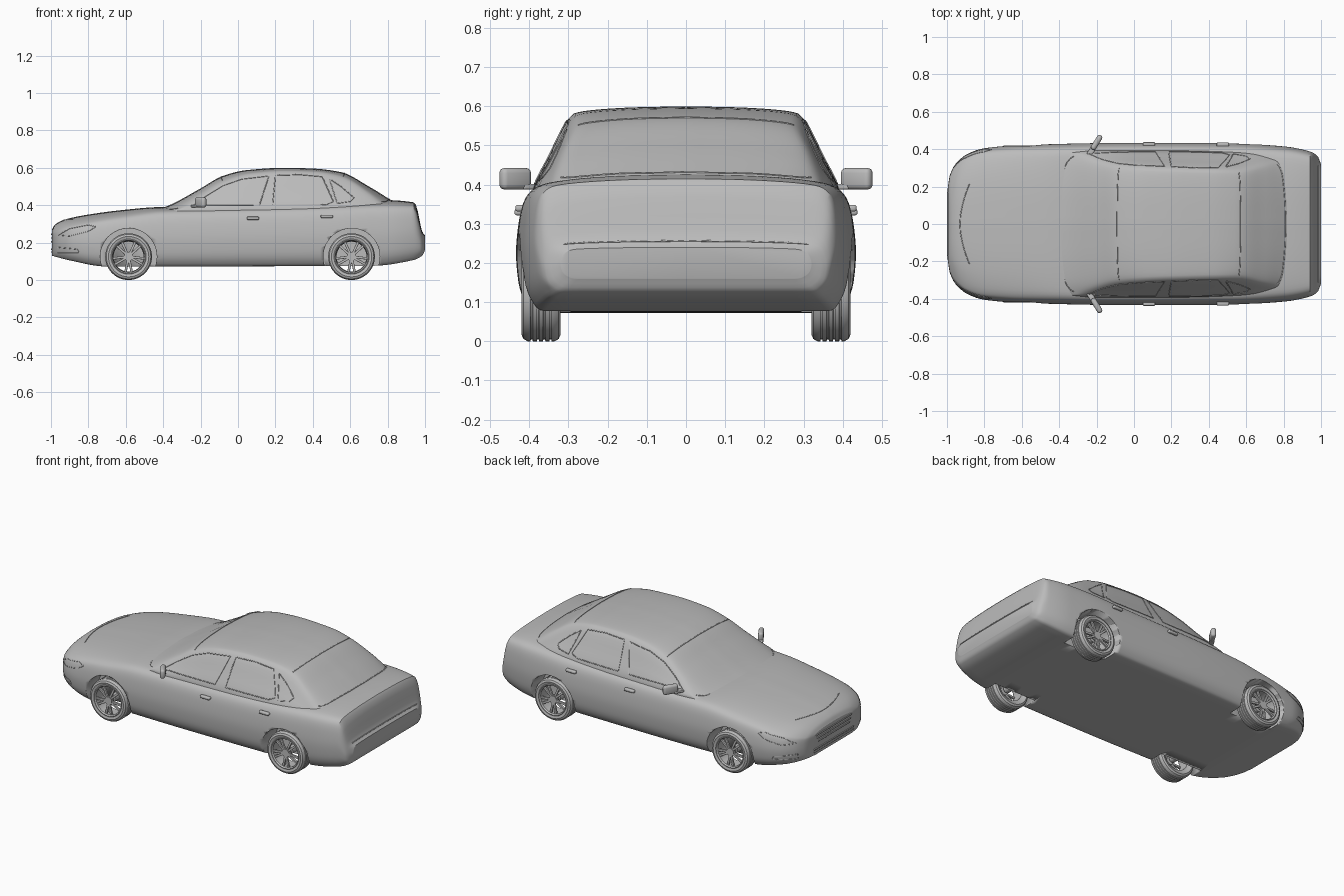
import bpy, bmesh, math
from mathutils import Vector, Matrix

if "Cube" in bpy.data.objects:
    bpy.data.objects.remove(bpy.data.objects["Cube"])

grey = bpy.data.materials.new("plain_grey")
grey.use_nodes = True
grey.diffuse_color = (0.5, 0.5, 0.5, 1)
grey.node_tree.nodes["Principled BSDF"].inputs["Base Color"].default_value = grey.diffuse_color


def finish(name, bm, angle=30):
    bmesh.ops.recalc_face_normals(bm, faces=bm.faces)
    mesh = bpy.data.meshes.new(name)
    bm.to_mesh(mesh)
    bm.free()
    mesh.materials.append(grey)
    ob = bpy.data.objects.new(name, mesh)
    bpy.context.collection.objects.link(ob)
    bpy.ops.object.select_all(action='DESELECT')
    bpy.context.view_layer.objects.active = ob
    ob.select_set(True)
    bpy.ops.object.shade_smooth_by_angle(angle=math.radians(angle))
    return ob


def spline(knots):
    """Smooth curve through (x, value) knots without overshoot."""
    xs, vs = zip(*knots)
    d = [(vs[i + 1] - vs[i]) / (xs[i + 1] - xs[i]) for i in range(len(xs) - 1)]
    m = [d[0]] + [2 * a * b / (a + b) if a * b > 0 else 0 for a, b in zip(d, d[1:])] + [d[-1]]

    def value(x):
        x = min(max(x, xs[0]), xs[-1])
        i = max(k for k in range(len(d)) if xs[k] <= x)
        h = xs[i + 1] - xs[i]
        t = (x - xs[i]) / h
        return (vs[i] * (1 + 2 * t) * (1 - t) ** 2 + vs[i + 1] * t * t * (3 - 2 * t)
                + h * t * (1 - t) * (m[i] * (1 - t) - m[i + 1] * t))
    return value


def half_ring(points):
    """Turn section points into a smooth function of the point index."""
    fy = spline([(i, p[0]) for i, p in enumerate(points)])
    fz = spline([(i, p[1]) for i, p in enumerate(points)])
    return lambda t: (fy(t), fz(t))


def loft(name, section, stations, last, steps=4):
    bm = bmesh.new()
    rings = []
    for x in stations:
        f = section(x)
        half = [f(i / steps) for i in range(last * steps + 1)]
        full = half + [(-y, z) for y, z in half[-2:0:-1]]
        rings.append([bm.verts.new((x, y, z)) for y, z in full])
    for a, b in zip(rings, rings[1:]):
        for i in range(len(a)):
            j = (i + 1) % len(a)
            bm.faces.new((a[i], a[j], b[j], b[i]))
    bm.faces.new(rings[0])
    bm.faces.new(rings[-1])
    return finish(name, bm)


# Lower body: plan width, floor, shoulder and centre heights along x
width = spline([(-.995, .2), (-.985, .26), (-.95, .325), (-.89, .375), (-.8, .405), (-.6, .422),
                (0, .434), (.5, .432), (.8, .415), (.94, .388), (.98, .365), (1, .32)])
floor = spline([(-.995, .13), (-.9, .105), (-.7, .072), (.72, .076), (.93, .105), (.985, .13), (1, .16)])
crown = spline([(-.995, .27), (-.98, .295), (-.93, .322), (-.8, .35), (-.6, .376), (-.42, .39), (.4, .395),
                (.8, .427), (.94, .415), (.952, .4), (.975, .3), (.985, .258), (1, .24)])
shoulder = spline([(-.995, .255), (-.93, .285), (-.8, .315), (-.6, .345), (-.4, .368), (.4, .385),
                   (.8, .4), (.94, .395), (.952, .375), (.975, .285), (.985, .25), (1, .235)])


def body_section(x):
    w, b, s, c = width(x), floor(x), shoulder(x), crown(x)
    h, d = s - b, c - s
    return half_ring([(0, b), (.86 * w, b), (.94 * w, b + .08 * h), (.985 * w, b + .25 * h), (w, b + .5 * h),
                      (.985 * w, b + .75 * h), (.95 * w, b + .92 * h), (.88 * w, s),
                      (.65 * w, s + .6 * d), (.33 * w, s + .9 * d), (0, c)])


stations = [.0025 - .9975 * math.cos(math.pi * i / 90) for i in range(91)]
body = loft("lower_body", body_section, stations, 10)

# Cabin: centre height, pillar line and belt width along x
roof = spline([(-.43, .375), (-.35, .408), (-.2, .49), (-.08, .557), (.05, .588), (.25, .6),
               (.4, .596), (.55, .577), (.7, .5), (.83, .42)])
pillar_z = spline([(-.43, .33), (-.33, .378), (-.2, .455), (-.08, .525), (.08, .57), (.25, .582),
                   (.42, .577), (.56, .55), (.7, .465), (.78, .405), (.83, .37)])
pillar_y = spline([(-.43, .375), (-.33, .365), (-.09, .305), (.2, .287), (.56, .28), (.7, .31), (.83, .335)])
belt_y = spline([(-.43, .37), (-.2, .392), (.2, .394), (.6, .385), (.83, .34)])


def cabin_section(x):
    y, z, b, c = pillar_y(x), pillar_z(x), belt_y(x), roof(x)
    base = min(.37, z - .02)
    return half_ring([(0, .3), (b, .3), (b, base), ((b + y) / 2 + .008, (base + z) / 2), (y, z),
                      (.85 * y, z + .45 * (c - z)), (.45 * y, z + .86 * (c - z)), (0, c)])


loft("cabin", cabin_section, [-.43 + 1.26 * i / 60 for i in range(61)], 7)


# Wheel arches are cut out of the body sides
def cylinder(name, radius, depth, centre, sides=48):
    bm = bmesh.new()
    bmesh.ops.create_cone(bm, cap_ends=True, segments=sides, radius1=radius, radius2=radius, depth=depth,
                          matrix=Matrix.Translation(centre) @ Matrix.Rotation(math.pi / 2, 4, 'X'))
    return finish(name, bm)


AXLES = {"front": -.585, "rear": .607}
SIDES = {"left": 1, "right": -1}   # seen along the y axis
for x in AXLES.values():
    for s in SIDES.values():
        cutter = cylinder("arch_cutter", .151, .3, (x, s * .445, .125))
        cutter.hide_render = True
        mod = body.modifiers.new("arch", 'BOOLEAN')
        mod.operation, mod.object, mod.solver = 'DIFFERENCE', cutter, 'EXACT'
        bpy.context.view_layer.objects.active = body
        bpy.ops.object.modifier_apply(modifier="arch")
        bpy.data.objects.remove(cutter)


# Wheels: lathed tyre and rim, paired spokes and hub
def lathe(name, profile, centre, segments=48):
    bm = bmesh.new()
    rings = []
    for i in range(segments):
        a = math.tau * i / segments
        rings.append([bm.verts.new((centre[0] + r * math.cos(a), centre[1] + y, centre[2] + r * math.sin(a)))
                      for r, y in profile])
    for i in range(segments):
        a, b = rings[i], rings[(i + 1) % segments]
        for j in range(len(profile)):
            k = (j + 1) % len(profile)
            bm.faces.new((a[j], a[k], b[k], b[j]))
    return finish(name, bm)


def add_box(bm, size, matrix, bevel=0):
    made = bmesh.ops.create_cube(bm, size=1, matrix=matrix @ Matrix.Diagonal((*size, 1)))
    if bevel:
        edges = list({e for v in made["verts"] for e in v.link_edges})
        bmesh.ops.bevel(bm, geom=edges, offset=bevel, segments=3, profile=.5, affect='EDGES')


tread = [(.125, .034)]
for y in (.024, .008, -.008, -.024):
    tread += [(.125, y + .003), (.12, y + .002), (.12, y - .002), (.125, y - .003)]
tread.append((.125, -.034))
tyre = [(.09, -.04), (.094, .046), (.108, .05), (.119, .045)] + tread + [(.119, -.045), (.108, -.05)]
for end, x in AXLES.items():
    for side, s in SIDES.items():
        c = Vector((x, s * .37, .125))
        name = end + "_" + side
        lathe(name + "_tyre", [(r, y * s) for r, y in tyre], c)
        lathe(name + "_rim", [(r, y * s) for r, y in
                              [(.095, .044), (.09, .047), (.084, .04), (.08, -.035), (.092, -.04)]], c)
        bm = bmesh.new()
        for i in range(5):
            for lean in (-.2, .2):
                a = math.tau * i / 5 + math.pi / 2
                m = (Matrix.Translation(c + Vector((0, s * .034, 0))) @ Matrix.Rotation(a + lean, 4, 'Y')
                     @ Matrix.Translation((.052, 0, 0)))
                add_box(bm, (.072, .012, .013), m, .002)
        finish(name + "_spokes", bm)
        cylinder(name + "_hub", .024, .024, c + Vector((0, s * .03, 0)), 24)
        cylinder(name + "_axle", .022, .1, c - Vector((0, s * .05, 0)), 16)


# Trim strips that follow the surfaces
def strip(name, points, radius=.0025, closed=False):
    cu = bpy.data.curves.new(name, 'CURVE')
    cu.dimensions, cu.bevel_depth, cu.bevel_resolution = '3D', radius, 1
    sp = cu.splines.new('POLY')
    sp.points.add(len(points) - 1)
    for p, co in zip(sp.points, points):
        p.co = (*co, 1)
    sp.use_cyclic_u = closed
    cu.materials.append(grey)
    bpy.context.collection.objects.link(bpy.data.objects.new(name, cu))


def on_surface(section, x, z, low, high):
    """Side surface point at a given x and height, found by bisection."""
    f = section(x)
    for _ in range(24):
        mid = (low + high) / 2
        low, high = (mid, high) if f(mid)[1] < z else (low, mid)
    return Vector((x, f(low)[0], z))


def trace(corners, section, low, high, closed=True, n=8):
    ends = corners[1:] + corners[:1] if closed else corners[1:]
    return [on_surface(section, a[0] + (b[0] - a[0]) * i / n, a[1] + (b[1] - a[1]) * i / n, low, high)
            for a, b in zip(corners, ends) for i in range(n)]


WINDOWS = {
    "front_window": [(-.24, .4), (-.17, .45), (-.08, .505), (.02, .54), (.165, .557), (.115, .402)],
    "rear_window": [(.185, .402), (.2, .56), (.33, .564), (.45, .553), (.51, .42), (.47, .403)],
    "quarter_window": [(.49, .54), (.55, .5), (.62, .44), (.6, .42), (.53, .41)]}
LAMPS = {"headlight": [(-.96, .24), (-.9, .275), (-.8, .295), (-.76, .285), (-.8, .26), (-.9, .235)],
         "fog_slot": [(-.965, .145), (-.965, .175), (-.86, .165), (-.85, .145)]}
for side, s in SIDES.items():
    for name, corners in WINDOWS.items():
        strip(f"{side}_{name}_trim", [(p.x, s * p.y, p.z) for p in trace(corners, cabin_section, 2, 4)], closed=True)
    for name, corners in LAMPS.items():
        strip(f"{side}_{name}_trim", [(p.x, s * p.y, p.z) for p in trace(corners, body_section, 1, 7)], .002, True)

# Seams around the windscreen, rear glass, bonnet and bumper
across = [i / 12 - 1 for i in range(25)]


def cross_strip(name, section, x_mid, x_side, low, high):
    points = []
    for u in across:
        x = x_mid + (x_side - x_mid) * u * u
        y, z = section(x)(high + (low - high) * abs(u))
        points.append((x, math.copysign(y, u), z))
    strip(name, points)


cross_strip("windscreen_top_seam", cabin_section, -.09, -.08, 4.1, 7)
cross_strip("rear_glass_top_seam", cabin_section, .57, .56, 4.1, 7)
cross_strip("windscreen_base_seam", cabin_section, -.405, -.32, 4.05, 7)
cross_strip("rear_glass_base_seam", cabin_section, .81, .765, 4.1, 7)
cross_strip("bonnet_seam", body_section, -.93, -.88, 8.3, 10)
cross_strip("bumper_crease", body_section, .986, .986, 7, 10)

# Grille bars and lower intake on the nose
bm = bmesh.new()
for z, half in ((.245, .17), (.225, .16), (.205, .15), (.165, .19), (.15, .19)):
    add_box(bm, (.012, 2 * half, .007), Matrix.Translation((-.994, 0, z)), .002)
finish("grille_bars", bm)

# Mirrors and door handles
for side, s in SIDES.items():
    bm = bmesh.new()
    turn = Matrix.Rotation(-s * .55, 4, 'Z')
    add_box(bm, (.03, .088, .055), Matrix.Translation((-.2, s * .436, .415)) @ turn, .013)
    add_box(bm, (.03, .06, .014), Matrix.Translation((-.225, s * .395, .395)) @ turn, .004)
    finish(side + "_mirror", bm)
    for end, x, z in (("front", .08, .33), ("rear", .475, .34)):
        bm = bmesh.new()
        y = on_surface(body_section, x, z, 1, 7).y
        add_box(bm, (.066, .022, .017), Matrix.Translation((x, s * (y + .005), z)), .006)
        finish(f"{side}_{end}_door_handle", bm)
